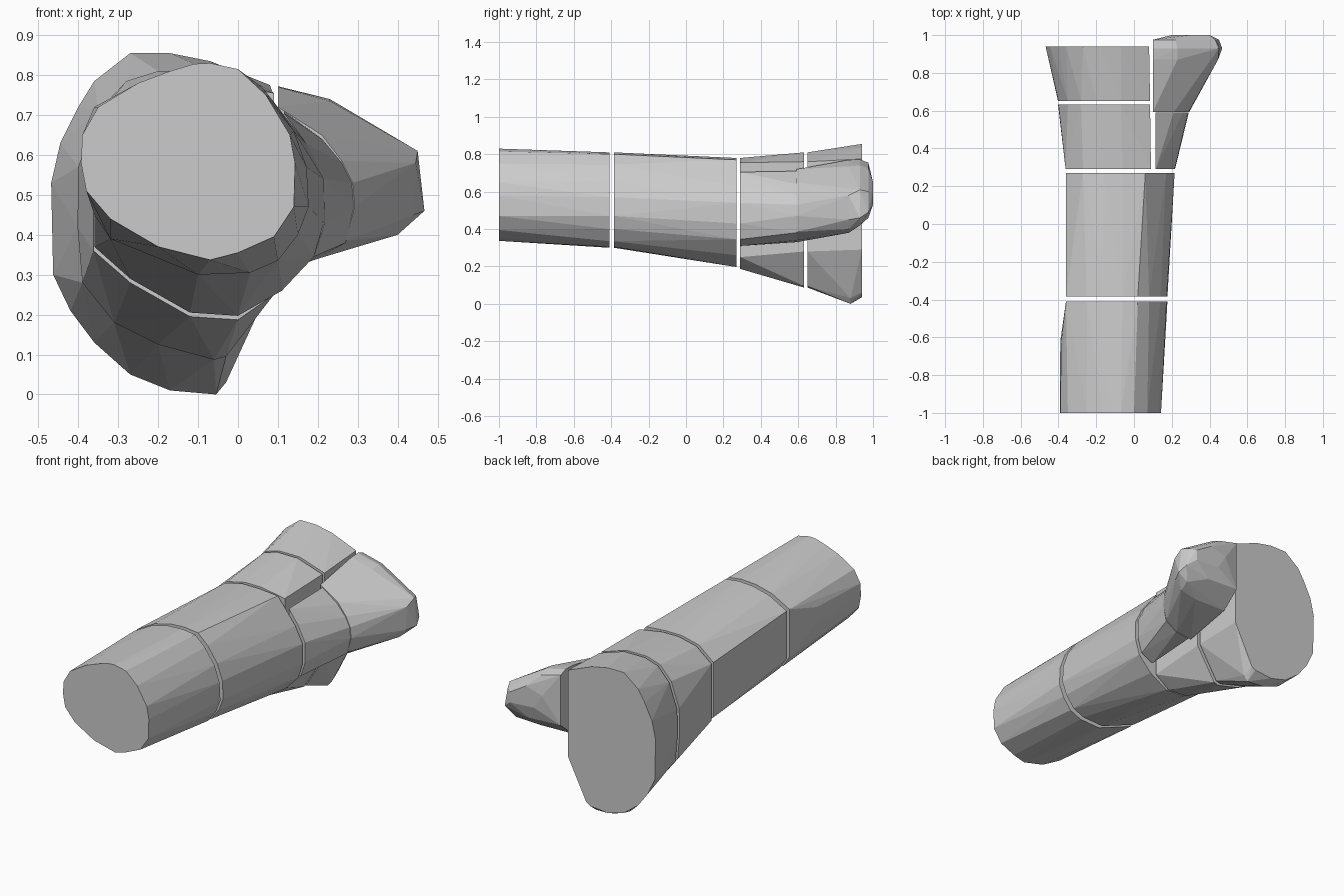
import bpy, bmesh


def hull(name, sections):
    """Faceted solid stretched over cross-sections given as (y, [(x, z), ...])."""
    bm = bmesh.new()
    for y, pts in sections:
        for x, z in pts:
            bm.verts.new((x, y, z))
    res = bmesh.ops.convex_hull(bm, input=bm.verts[:])
    loose = [v for v in bm.verts if not v.link_faces]
    bmesh.ops.delete(bm, geom=loose, context='VERTS')
    bmesh.ops.dissolve_limit(bm, angle_limit=0.02, verts=bm.verts[:], edges=bm.edges[:])
    bmesh.ops.recalc_face_normals(bm, faces=bm.faces[:])
    me = bpy.data.meshes.new(name)
    bm.to_mesh(me)
    bm.free()
    ob = bpy.data.objects.new(name, me)
    bpy.context.collection.objects.link(ob)
    return ob


# Cross-sections of the shaft
end = [(-.07, .83), (0, .815), (.07, .75), (.13, .65), (.143, .58), (.14, .47), (.09, .395),
       (0, .355), (-.07, .337), (-.2, .37), (-.32, .44), (-.38, .51), (-.393, .58),
       (-.39, .65), (-.35, .72), (-.25, .78), (-.17, .81), (-.11, .828)]
joint = [(-.06, .81), (.02, .80), (.08, .745), (.14, .66), (.172, .57), (.177, .47), (.15, .40),
         (.1, .335), (.03, .305), (-.1, .30), (-.32, .39), (-.36, .45), (-.36, .72),
         (-.25, .78), (-.15, .805)]
fork = [(-.06, .78), (.06, .77), (.1, .72), (.17, .63), (.215, .54), (.215, .43), (.19, .345),
        (.11, .26), (0, .197), (-.12, .205), (-.27, .29), (-.36, .37), (-.36, .68),
        (-.27, .755), (-.16, .78)]

# Long shaft
hull("shaft_end", [(-1, end), (-.62, [(-.39, .58), (-.385, .66), (.165, .5)]), (-.41, joint)])
hull("shaft_middle", [(-.385, joint), (.27, fork)])

# Large branch
large_a = [(-.06, .78), (.09, .755), (.09, .25), (0, .187), (-.12, .195), (-.27, .28),
           (-.362, .36), (-.362, .68), (-.27, .755), (-.16, .78)]
large_b = [(-.2, .81), (-.07, .81), (.085, .76), (.085, .28), (.06, .24), (-.03, .095),
           (-.06, .087), (-.2, .125), (-.31, .18), (-.39, .28), (-.402, .42), (-.4, .57),
           (-.35, .71), (-.28, .785)]
large_c = [(-.27, .855), (-.17, .855), (-.07, .835), (.08, .775), (.08, .29), (-.035, .06),
           (-.06, .045), (-.17, .035), (-.27, .062), (-.36, .13), (-.42, .21), (-.463, .3),
           (-.468, .53), (-.445, .63), (-.4, .72), (-.36, .785)]
hull("large_branch_neck", [(.29, large_a), (.632, large_b)])
hull("large_branch_head", [(.65, large_b),
                           (.88, [(-.055, 0), (-.17, .01), (-.27, .05), (-.03, .03)]),
                           (.94, large_c)])

# Small branch
small_a = [(.115, .705), (.17, .63), (.215, .54), (.217, .43), (.19, .345), (.115, .31)]
small_b = [(.115, .71), (.21, .64), (.26, .58), (.285, .53), (.29, .47), (.27, .38),
           (.2, .34), (.115, .33)]
small_c = [(.1, .72), (.21, .65), (.26, .585), (.287, .53), (.292, .47), (.27, .385),
           (.2, .34), (.1, .33)]
hull("small_branch_neck", [(.29, small_a), (.59, small_b)])
hull("small_branch_head", [(.592, small_c),
                           (.87, [(.1, .77), (.23, .735), (.3, .38), (.4, .4), (.1, .385),
                                  (.44, .45), (.445, .58)]),
                           (.93, [(.1, .772), (.23, .74), (.45, .61), (.467, .46), (.41, .42)]),
                           (.975, [(.1, .755), (.22, .725), (.43, .6), (.45, .49), (.3, .46),
                                   (.1, .47)]),
                           (1, [(.2, .62), (.3, .65), (.4, .59), (.4, .53), (.25, .54)])])
